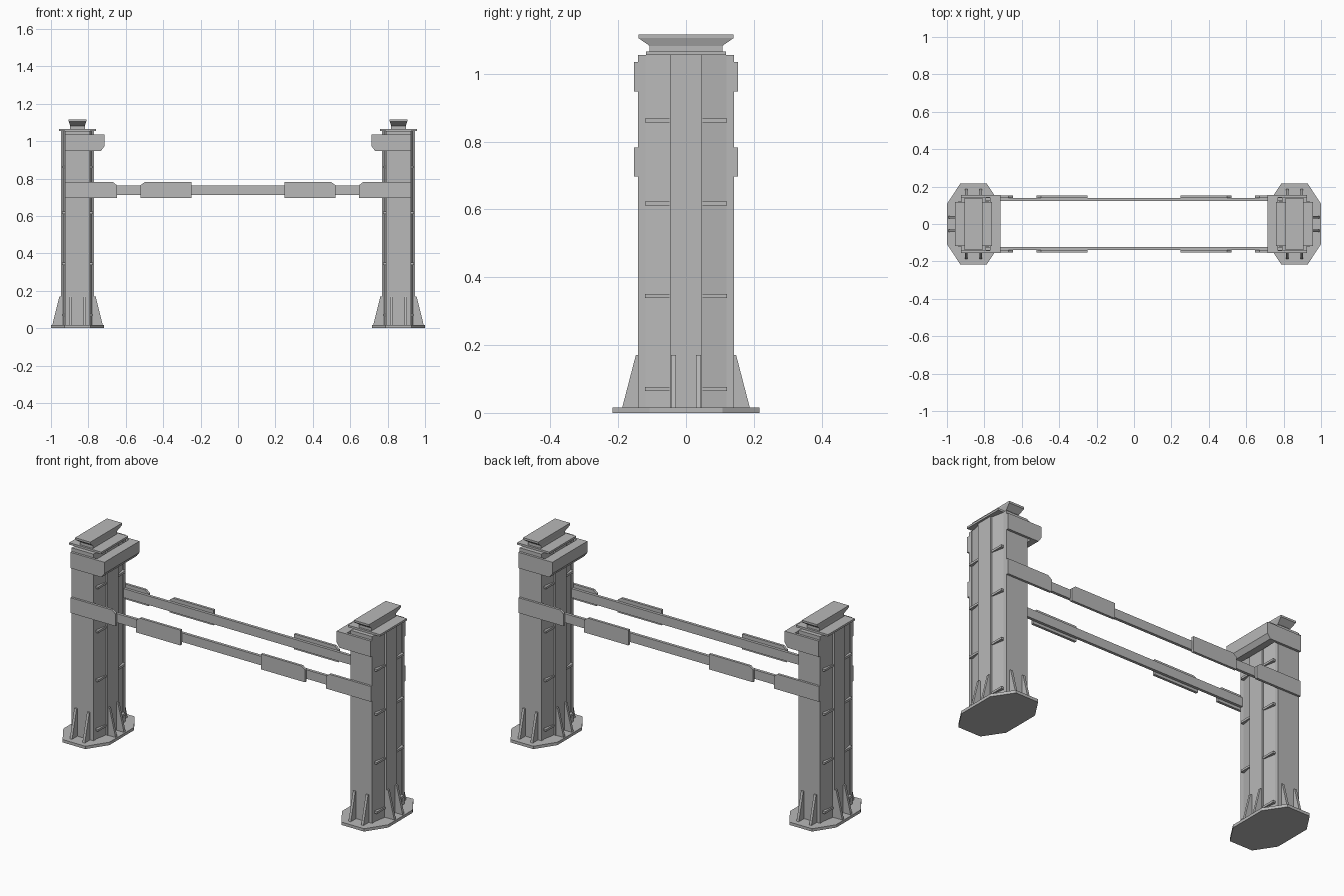
import bpy, bmesh

if "Cube" in bpy.data.objects:
    bpy.data.objects.remove(bpy.data.objects["Cube"], do_unlink=True)

GREY = (0.48, 0.48, 0.48, 1)
steel = bpy.data.materials.new("grey_steel")
steel.use_nodes = True
steel.diffuse_color = GREY
steel.node_tree.nodes["Principled BSDF"].inputs["Base Color"].default_value = GREY

POST_X = 0.858


def loft(name, rings):
    """Skin equal-length rings of 3D points and cap both ends."""
    bm = bmesh.new()
    loops = [[bm.verts.new(p) for p in ring] for ring in rings]
    n = len(loops[0])
    for a, b in zip(loops, loops[1:]):
        for i in range(n):
            j = (i + 1) % n
            bm.faces.new((a[i], a[j], b[j], b[i]))
    bm.faces.new(loops[0])
    bm.faces.new(loops[-1])
    bmesh.ops.recalc_face_normals(bm, faces=bm.faces)
    mesh = bpy.data.meshes.new(name)
    bm.to_mesh(mesh)
    bm.free()
    mesh.materials.append(steel)
    obj = bpy.data.objects.new(name, mesh)
    bpy.context.collection.objects.link(obj)
    return obj


def prism(name, profile, axis, lo, hi):
    """Extrude a 2D profile along x, y or z between lo and hi."""
    place = {"x": lambda a, b, c: (c, a, b),
             "y": lambda a, b, c: (a, c, b),
             "z": lambda a, b, c: (a, b, c)}[axis]
    return loft(name, [[place(a, b, c) for a, b in profile] for c in (lo, hi)])


def box(name, x0, x1, y0, y1, z0, z1):
    return prism(name, [(x0, y0), (x1, y0), (x1, y1), (x0, y1)], "z", z0, z1)


def mirrored(half):
    """Complete a quarter outline, running from the x side to the y side."""
    right = half + [(-x, y) for x, y in reversed(half)]
    return right + [(-x, -y) for x, y in right]


def rect(hx, hy, z, cx):
    return [(cx + x, y, z) for x, y in mirrored([(hx, hy)])]


for side, s in (("left", 1), ("right", -1)):
    cx = s * POST_X

    def X(x):
        # local x: positive points away from the span
        return cx + s * x

    # octagonal foot and column core
    foot = mirrored([(0.142, 0.108), (0.07, 0.217)])
    prism(side + "_base_plate", [(X(x), y) for x, y in foot], "z", 0, 0.016)
    core = mirrored([(0.088, 0.047), (0.078, 0.047), (0.064, 0.12)])
    prism(side + "_column_core", [(X(x), y) for x, y in core], "z", 0.016, 1.055)

    # stacked cap and flared saddle
    box(side + "_cap_plate", X(-0.099), X(0.099), -0.118, 0.118, 1.055, 1.066)
    loft(side + "_saddle", [rect(0.039, 0.107, 1.066, cx), rect(0.039, 0.107, 1.082, cx),
                            rect(0.047, 0.14, 1.105, cx), rect(0.047, 0.14, 1.116, cx)])

    # bracket profile with a chamfered lower inner corner
    bracket = [(-0.088, 0.947), (-0.125, 0.947), (-0.143, 0.972),
               (-0.143, 1.035), (-0.088, 1.035)]
    prism(side + "_bracket_beam", [(X(x), z) for x, z in bracket], "y", -0.143, 0.143)
    wide = [(0.067 if x == -0.088 else x, z) for x, z in bracket]

    for face, t in (("back", 1), ("front", -1)):
        tag = f"{side}_{face}_"
        box(tag + "flange", X(-0.067), X(0.067), t * 0.12, t * 0.141, 0.016, 1.055)
        prism(tag + "bracket_plate", [(X(x), z) for x, z in wide], "y", t * 0.141, t * 0.154)

        # rail clamps: one on the post and one along the span
        post_clamp = [(0.925, 0.697), (0.648, 0.697), (0.648, 0.765),
                      (0.67, 0.782), (0.925, 0.782)]
        span_clamp = [(0.248, 0.697), (0.52, 0.697), (0.52, 0.765),
                      (0.498, 0.782), (0.248, 0.782)]
        for name, shape in (("post_clamp", post_clamp), ("span_clamp", span_clamp)):
            prism(tag + name, [(s * x, z) for x, z in shape], "y", t * 0.139, t * 0.153)

        # horizontal stiffeners in the recessed panels
        for z in (0.07, 0.345, 0.617, 0.862):
            for d in (1, -1):
                box(tag + "stiffener", X(d * 0.06), X(d * 0.082), t * 0.046, t * 0.121,
                    z - 0.006, z + 0.006)

        # triangular foot gussets on all four faces
        for d in (1, -1):
            web = [(0.13, 0.016), (0.188, 0.016), (0.148, 0.17), (0.13, 0.17)]
            prism(tag + "face_gusset", [(t * y, z) for y, z in web], "x",
                  X(d * 0.039 - 0.007), X(d * 0.039 + 0.007))
            web = [(0.08, 0.016), (0.135, 0.016), (0.097, 0.17), (0.08, 0.17)]
            prism(tag + "side_gusset", [(X(d * x), z) for x, z in web], "y",
                  t * 0.037 - 0.007, t * 0.037 + 0.007)

# long rails joining the two posts
for face, t in (("back", 1), ("front", -1)):
    box(face + "_rail", -0.8, 0.8, t * 0.124, t * 0.14, 0.712, 0.762)
